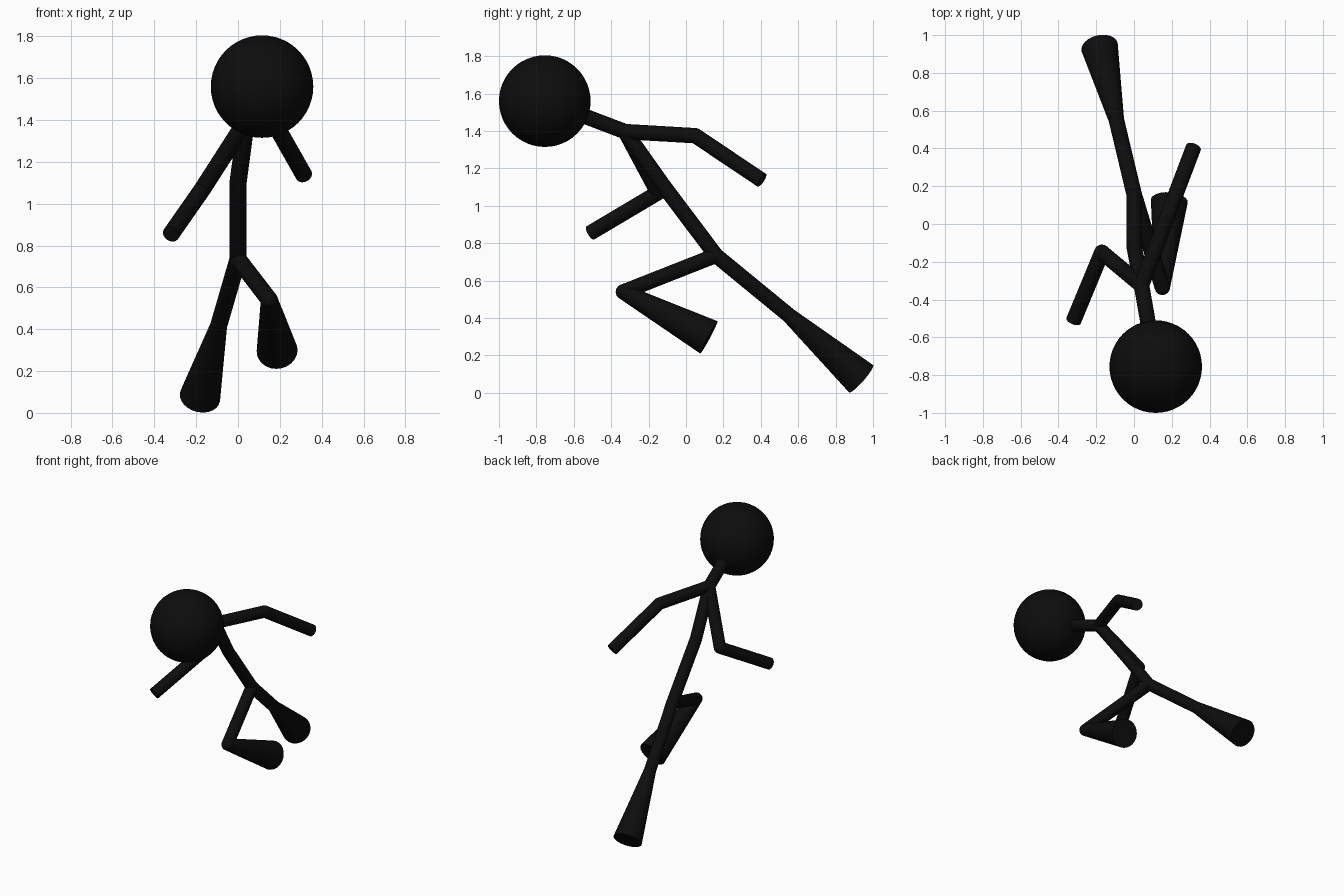
import bpy
from mathutils import Vector

if "Cube" in bpy.data.objects:
    bpy.data.objects.remove(bpy.data.objects["Cube"], do_unlink=True)

# One near-black colour for the whole figure
BLACK = (0.004, 0.004, 0.004, 1)
black = bpy.data.materials.new("soft black")
black.use_nodes = True
black.diffuse_color = BLACK
black.node_tree.nodes["Principled BSDF"].inputs["Base Color"].default_value = BLACK

LIMB = 0.041   # limb radius
FOOT = 0.098   # flared lower leg end radius


def finish(name):
    obj = bpy.context.object
    obj.name = name
    obj.data.materials.append(black)
    bpy.ops.object.shade_smooth_by_angle()
    return obj


def ball(name, centre, radius, segments=24):
    bpy.ops.mesh.primitive_uv_sphere_add(
        segments=segments, ring_count=segments // 2, radius=radius, location=centre)
    return finish(name)


def bone(name, start, end, end_radius=LIMB):
    a, b = Vector(start), Vector(end)
    bpy.ops.mesh.primitive_cone_add(
        vertices=24, radius1=LIMB, radius2=end_radius, depth=(b - a).length,
        location=(a + b) / 2, rotation=(b - a).to_track_quat("Z", "Y").to_euler())
    return finish(name)


# Joints of the running pose
head = (0.115, -0.755, 1.56)
shoulder = (0.04, -0.325, 1.397)
waist = (0, -0.115, 1.10)
hip = (0, 0.16, 0.735)
left_elbow, left_hand = (0.18, 0.05, 1.375), (0.315, 0.405, 1.137)
right_elbow, right_hand = (-0.17, -0.15, 1.07), (-0.32, -0.512, 0.855)
left_knee, left_foot = (0.15, -0.335, 0.54), (0.187, 0.122, 0.297)
right_knee, right_foot = (-0.093, 0.55, 0.415), (-0.182, 0.936, 0.076)

# Head, neck and torso
ball("head", head, 0.245, 48)
bone("neck", shoulder, head)
bone("chest", shoulder, waist)
bone("belly", waist, hip)

# Arms and legs
for side, elbow, hand, knee, foot in (
        ("left", left_elbow, left_hand, left_knee, left_foot),
        ("right", right_elbow, right_hand, right_knee, right_foot)):
    bone(side + "_upper_arm", shoulder, elbow)
    bone(side + "_forearm", elbow, hand)
    bone(side + "_thigh", hip, knee)
    bone(side + "_lower_leg", knee, foot, FOOT)
    ball(side + "_elbow", elbow, LIMB)
    ball(side + "_knee", knee, LIMB)

# Rounded joints along the body
for name, centre in (("shoulder", shoulder), ("waist", waist), ("hip", hip)):
    ball(name, centre, LIMB)
